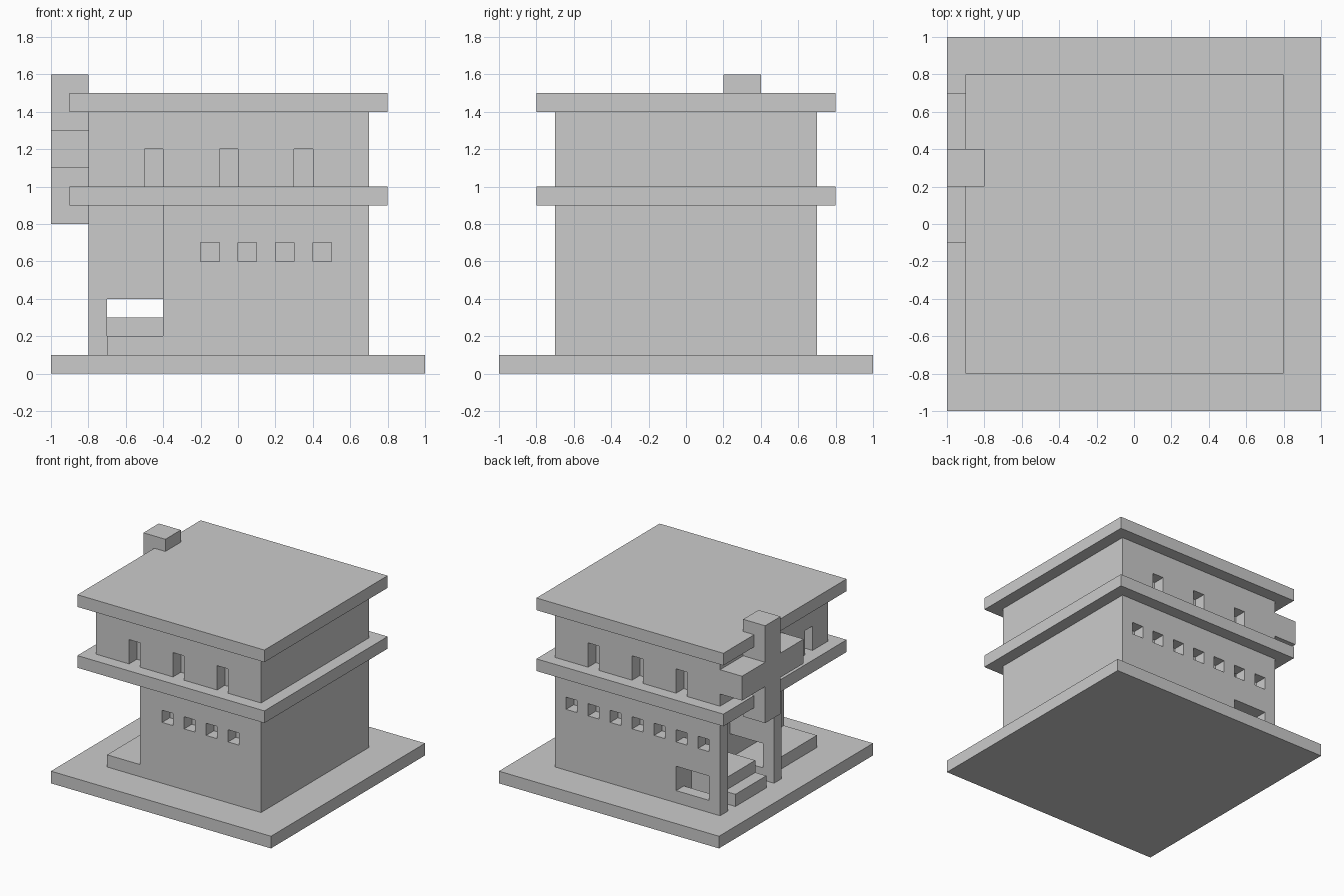
import bpy

if "Cube" in bpy.data.objects:
    bpy.data.objects.remove(bpy.data.objects["Cube"])


def box(name, x, y, z):
    """Axis-aligned box from (min, max) ranges."""
    bpy.ops.mesh.primitive_cube_add(
        size=1, location=[(a + b) / 2 for a, b in (x, y, z)])
    ob = bpy.context.object
    ob.name = name
    ob.scale = [b - a for a, b in (x, y, z)]
    bpy.ops.object.transform_apply(location=True, rotation=True, scale=True)
    return ob


def cut(target, x, y, z):
    """Carve a box out of the target."""
    cutter = box("cutter", x, y, z)
    cutter.hide_render = True
    mod = target.modifiers.new("cut", 'BOOLEAN')
    mod.operation = 'DIFFERENCE'
    mod.solver = 'EXACT'
    mod.object = cutter
    bpy.context.view_layer.objects.active = target
    bpy.ops.object.modifier_apply(modifier=mod.name)
    bpy.data.objects.remove(cutter, do_unlink=True)


FRONT, BACK = (-0.9, -0.6), (0.6, 0.9)   # depth ranges of wall recesses

# Base and overhanging slabs
box("base", (-1, 1), (-1, 1), (0, 0.1))
box("floor_slab", (-0.9, 0.8), (-0.8, 0.8), (0.9, 1.0))
box("roof_slab", (-0.9, 0.8), (-0.8, 0.8), (1.4, 1.5))

# Ground floor: open porch at the front left, open room behind it
ground = box("ground_floor", (-0.8, 0.7), (-0.7, 0.7), (0.1, 0.9))
cut(ground, (-1, -0.4), (-0.9, -0.1), (0, 1))
cut(ground, (-1, -0.4), (0, 0.6), (0, 1))
cut(ground, (-0.7, -0.4), (-0.2, 0.1), (0, 0.4))      # doorway
cut(ground, (-0.7, -0.4), (0.5, 0.9), (0.2, 0.4))     # wide back window
for i in range(4):
    x = -0.2 + 0.2 * i
    cut(ground, (x, x + 0.1), FRONT, (0.6, 0.7))
for i in range(7):
    x = -0.7 + 0.2 * i
    cut(ground, (x, x + 0.1), BACK, (0.6, 0.7))

# Upper floor with tall recesses on front, back and left
upper = box("upper_floor", (-0.8, 0.7), (-0.7, 0.7), (1.0, 1.4))
for x in (-0.5, -0.1, 0.3):
    for depth in (FRONT, BACK):
        cut(upper, (x, x + 0.1), depth, (0.9, 1.2))
cut(upper, (-1, -0.7), (-0.5, -0.4), (0.9, 1.2))

# Porch platform and the two steps in the room
box("porch_platform", (-0.7, -0.4), (-0.7, 0), (0.1, 0.2))
box("low_step", (-0.8, -0.7), (0.1, 0.5), (0.1, 0.2))
box("high_step", (-0.7, -0.4), (0.1, 0.5), (0.1, 0.3))

# Cross on the left side
cross_x = (-1, -0.8)
box("cross_post", cross_x, (0.2, 0.4), (0.8, 1.6))
box("cross_arm", cross_x, (-0.1, 0.7), (1.1, 1.3))
